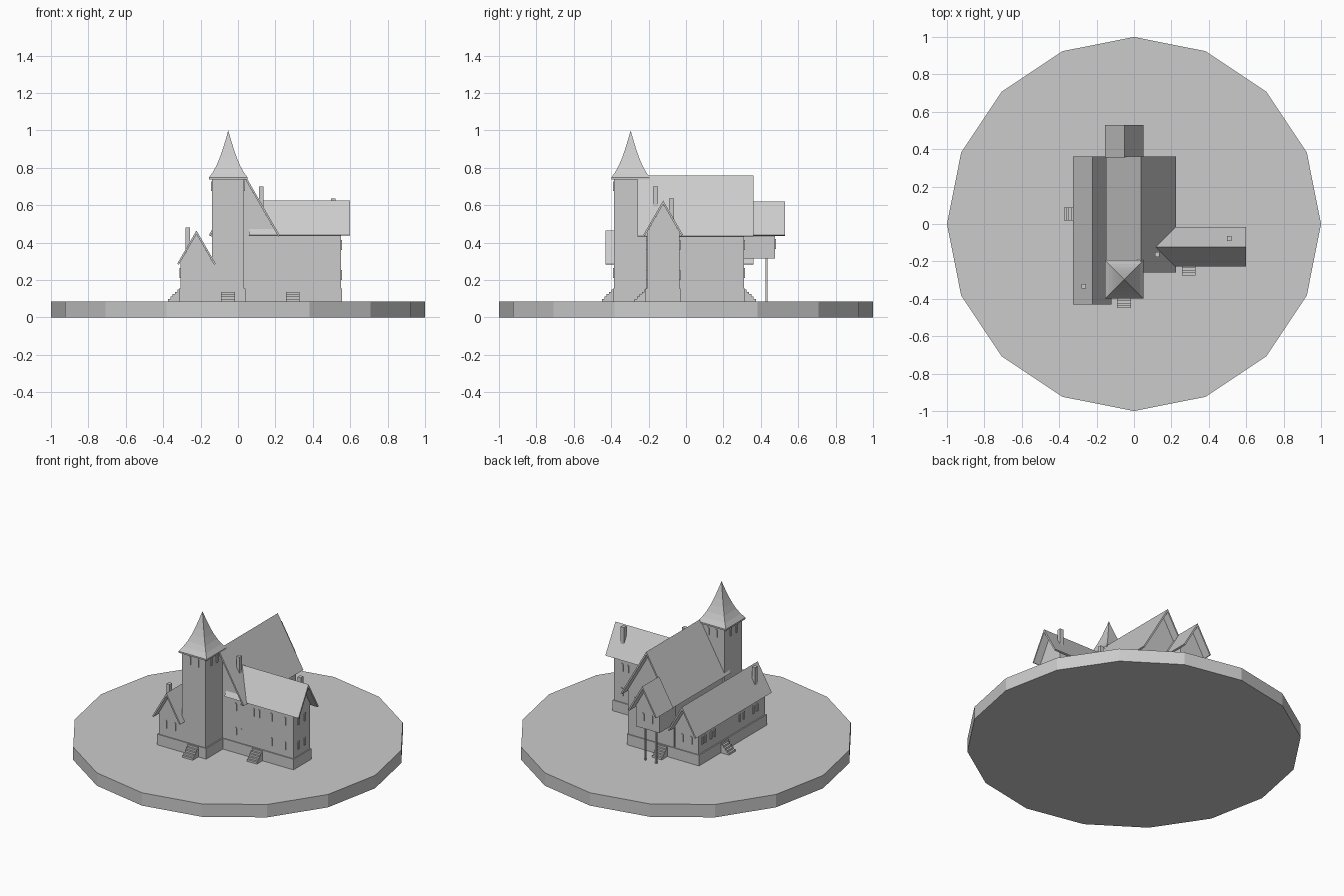
import bpy, bmesh, math

if "Cube" in bpy.data.objects:
    bpy.data.objects.remove(bpy.data.objects["Cube"], do_unlink=True)

stone = bpy.data.materials.new("plain_grey")
GREY = (0.6, 0.6, 0.6, 1)
stone.diffuse_color = GREY
stone.use_nodes = True
stone.node_tree.nodes["Principled BSDF"].inputs["Base Color"].default_value = GREY

GROUND, FLOOR = 0.085, 0.155
SLOPE = math.tan(math.radians(60))


def finish(name, bm):
    bmesh.ops.recalc_face_normals(bm, faces=bm.faces[:])
    mesh = bpy.data.meshes.new(name)
    bm.to_mesh(mesh)
    bm.free()
    mesh.materials.append(stone)
    ob = bpy.data.objects.new(name, mesh)
    bpy.context.collection.objects.link(ob)
    return ob


def prism(name, profile, start, end, axis):
    """Extrude an upright (u, z) profile along the x or y axis."""
    bm = bmesh.new()
    ends = [[bm.verts.new((a, u, z) if axis == "x" else (u, a, z)) for u, z in profile]
            for a in (start, end)]
    n = len(profile)
    for ring in ends:
        bm.faces.new(ring)
    for i in range(n):
        j = (i + 1) % n
        bm.faces.new((ends[0][i], ends[0][j], ends[1][j], ends[1][i]))
    return finish(name, bm)


def box(name, x0, x1, y0, y1, z0, z1):
    return prism(name, [(x0, z0), (x1, z0), (x1, z1), (x0, z1)], y0, y1, "y")


def gabled_body(name, mid, half, ridge, start, end, axis, base=FLOOR):
    peak = ridge - 0.02
    eave = peak - half * SLOPE
    prism(name, [(mid - half, base), (mid + half, base), (mid + half, eave),
                 (mid, peak), (mid - half, eave)], start, end, axis)


def gabled_roof(name, mid, half, ridge, start, end, axis):
    eave = ridge - half * SLOPE
    t = 0.02
    prism(name, [(mid - half, eave), (mid, ridge), (mid + half, eave),
                 (mid + half - 0.009, eave - 0.004), (mid, ridge - t),
                 (mid - half + 0.009, eave - 0.004)], start, end, axis)


def windows(name, places, z, wall, out, axis):
    """Slim arched windows standing out of a wall; axis is the wall normal."""
    w, h = 0.008, 0.045
    for u in places:
        arch = [(u + w * math.cos(a), z + h + w * math.sin(a))
                for a in (math.pi * k / 6 for k in range(7))]
        prism(name, [(u - w, z), (u + w, z)] + arch, wall - out * 0.003, wall + out * 0.005, axis)


def stairs(name, wall, out, u0, u1, axis):
    """Solid flight of steps descending from a wall; axis runs along the wall."""
    steps, tread, rise = 5, 0.013, 0.013
    pts = [(wall, GROUND)]
    for k in range(steps):
        edge = wall + out * tread * (steps - k)
        pts += [(edge, GROUND + rise * k), (edge, GROUND + rise * (k + 1))]
    pts.append((wall, GROUND + rise * steps))
    prism(name, pts, u0, u1, axis)


# Round ground slab with sixteen sides
bm = bmesh.new()
rings = [[bm.verts.new((math.cos(k * math.pi / 8), math.sin(k * math.pi / 8), z))
          for k in range(16)] for z in (0, GROUND)]
for ring in rings:
    bm.faces.new(ring)
for k in range(16):
    j = (k + 1) % 16
    bm.faces.new((rings[0][k], rings[0][j], rings[1][j], rings[1][k]))
finish("ground_slab", bm)

# Plinths under every block
M = 0.006
for name, x0, x1, y0, y1 in (("hall", -0.13, 0.205, -0.21, 0.31),
                             ("low_wing", -0.31, -0.14, -0.385, 0.31),
                             ("side_wing", 0.1, 0.55, -0.21, -0.035),
                             ("tower", -0.14, 0.035, -0.385, -0.21)):
    box(name + "_plinth", x0 - M, x1 + M, y0 - M, y1 + M, GROUND - 0.005, FLOOR)

# Main hall
gabled_body("hall_walls", 0.038, 0.168, 0.76, -0.21, 0.31, "y")
gabled_roof("hall_roof", 0.038, 0.187, 0.76, -0.26, 0.36, "y")
windows("hall_window", (0.02, 0.08, 0.13, 0.19, 0.24), 0.36, 0.206, 1, "x")
windows("hall_window", (0.02, 0.08, 0.19, 0.24), 0.2, 0.206, 1, "x")
windows("hall_window", (0.1, 0.15), 0.36, 0.31, 1, "y")

# Low wing
gabled_body("low_wing_walls", -0.222, 0.086, 0.465, -0.385, 0.31, "y")
gabled_roof("low_wing_roof", -0.222, 0.103, 0.465, -0.43, 0.36, "y")
windows("low_wing_window", (-0.3, -0.26, -0.16, -0.12, 0.14, 0.18, 0.24, 0.27), 0.21, -0.308, -1, "x")
for wall, out in ((-0.385, -1), (0.31, 1)):
    windows("low_wing_window", (-0.255, -0.19), 0.21, wall, out, "y")

# Side wing
gabled_body("side_wing_walls", -0.122, 0.087, 0.625, 0.05, 0.55, "x")
gabled_roof("side_wing_roof", -0.122, 0.106, 0.625, 0.06, 0.6, "x")
for z in (0.2, 0.36):
    windows("side_wing_window", (-0.155, -0.09), z, 0.55, 1, "x")
    windows("side_wing_window", (0.13, 0.17, 0.39, 0.49), z, -0.209, -1, "y")
    windows("side_wing_window", (0.29, 0.33, 0.45, 0.49), z, -0.035, 1, "y")
windows("side_wing_window", (0.26, 0.3), 0.36, -0.209, -1, "y")

# Rear bay on posts
gabled_body("bay_walls", -0.052, 0.086, 0.62, 0.3, 0.475, "y", 0.315)
gabled_roof("bay_roof", -0.052, 0.104, 0.62, 0.355, 0.53, "y")
windows("bay_window", (-0.085, -0.02), 0.365, 0.475, 1, "y")
for x in (-0.085, -0.005):
    box("bay_post", x - 0.005, x + 0.005, 0.425, 0.435, GROUND, 0.32)

# Tower with flared spire
TX, TY = -0.052, -0.296
box("tower_walls", -0.14, 0.033, -0.385, -0.2, FLOOR, 0.742)
bm = bmesh.new()
levels = [(0.103, 0.738), (0.103, 0.748), (0.083, 0.776), (0.064, 0.81),
          (0.047, 0.85), (0.031, 0.895), (0.015, 0.947)]
rings = [[bm.verts.new((TX + sx * r, TY + sy * r, z))
          for sx, sy in ((-1, -1), (1, -1), (1, 1), (-1, 1))] for r, z in levels]
tip = bm.verts.new((TX, TY, 1.0))
bm.faces.new(rings[0])
for low, high in zip(rings, rings[1:]):
    for k in range(4):
        j = (k + 1) % 4
        bm.faces.new((low[k], low[j], high[j], high[k]))
for k in range(4):
    bm.faces.new((rings[-1][k], rings[-1][(k + 1) % 4], tip))
finish("tower_spire", bm)
for d in (-0.03, 0.03):
    windows("tower_window", (TX + d,), 0.675, -0.385, -1, "y")
    windows("tower_window", (TX + d,), 0.675, -0.2, 1, "y")
    windows("tower_window", (TY + d,), 0.675, -0.14, -1, "x")
    windows("tower_window", (TY + d,), 0.675, 0.033, 1, "x")

# Chimneys
for x, y, z0, z1 in ((0.123, -0.163, 0.5, 0.7), (-0.268, -0.333, 0.32, 0.48),
                     (0.51, -0.077, 0.48, 0.635)):
    box("chimney", x - 0.012, x + 0.012, y - 0.013, y + 0.013, z0, z1)

# Entrance stairs
stairs("tower_stairs", -0.385, -1, -0.09, -0.015, "x")
stairs("side_wing_stairs", -0.21, -1, 0.257, 0.33, "x")
stairs("rear_stairs", 0.31, 1, -0.085, -0.015, "x")
stairs("low_wing_stairs", -0.31, -1, 0.02, 0.088, "y")
